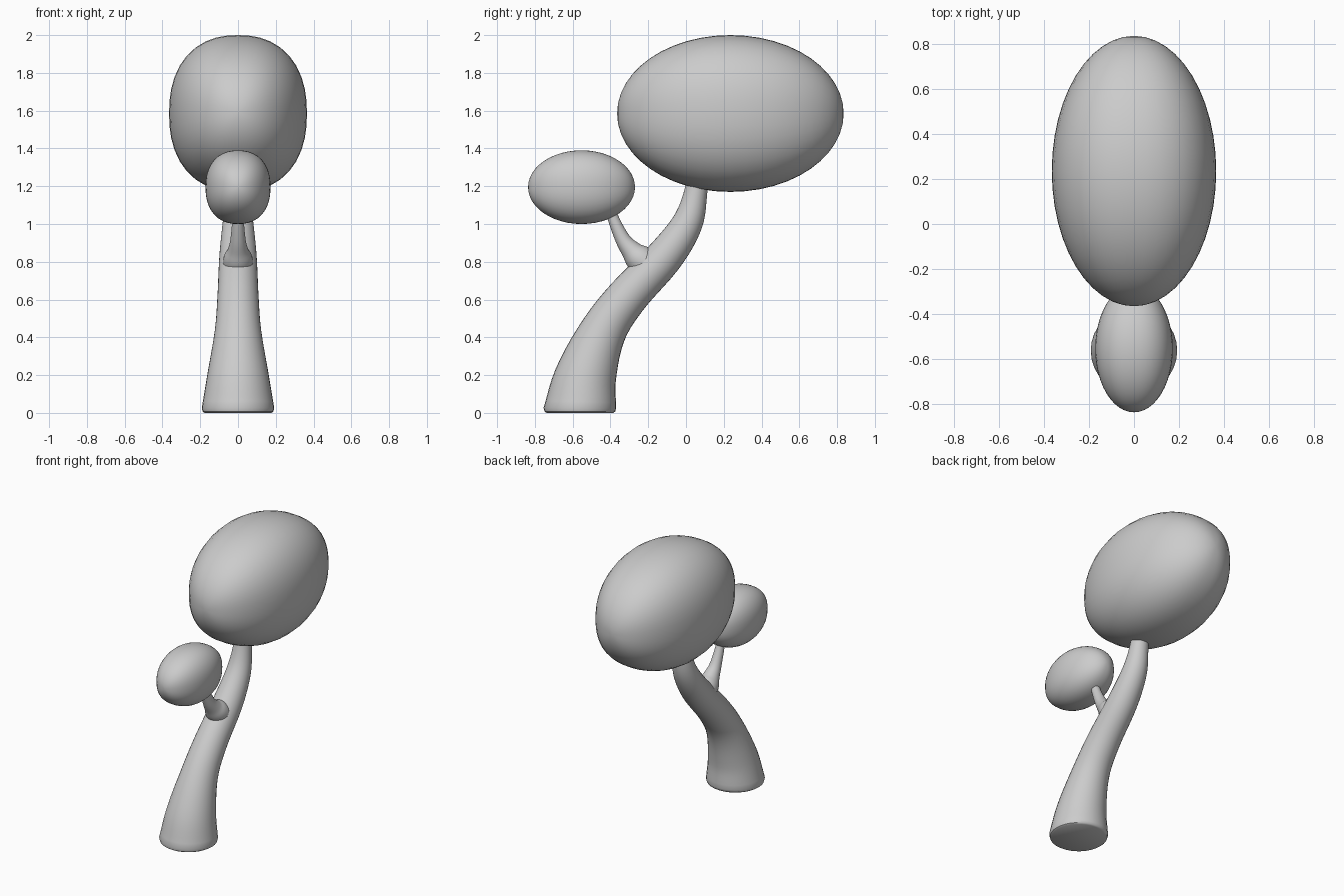
import bpy, bmesh, math
from mathutils import Vector

if "Cube" in bpy.data.objects:
    bpy.data.objects.remove(bpy.data.objects["Cube"])


def finish(name, bm):
    bmesh.ops.recalc_face_normals(bm, faces=bm.faces)
    mesh = bpy.data.meshes.new(name)
    bm.to_mesh(mesh)
    bm.free()
    obj = bpy.data.objects.new(name, mesh)
    bpy.context.collection.objects.link(obj)
    bpy.ops.object.select_all(action='DESELECT')
    obj.select_set(True)
    bpy.context.view_layer.objects.active = obj
    bpy.ops.object.shade_smooth_by_angle(angle=math.radians(40))
    return obj


def crown(name, centre, half, p=2.3):
    """Egg-shaped crown: elliptical along y, slightly squarish in x-z."""
    bm = bmesh.new()
    bmesh.ops.create_uvsphere(bm, u_segments=40, v_segments=24, radius=1)
    for v in bm.verts:
        x, z, y = v.co  # poles lie along y
        flat = (abs(x) ** p + abs(z) ** p) ** (1 / p)
        v.co = v.co / math.sqrt(y * y + flat * flat)
        x, z, y = v.co
        v.co = Vector(centre) + Vector((x * half[0], y * half[1], z * half[2]))
    return finish(name, bm)


def catmull(a, b, c, d, t):
    return 0.5 * (2 * b + (c - a) * t + (2 * a - 5 * b + 4 * c - d) * t * t
                  + (3 * b - a - 3 * c + d) * t ** 3)


def limb(name, stations, flat_base=False, sides=32, steps=5):
    """Tapered round tube through (y, z, radius) stations in the x = 0 plane."""
    pts = [Vector(s) for s in stations]
    pts = [2 * pts[0] - pts[1]] + pts + [2 * pts[-1] - pts[-2]]
    path = [catmull(*pts[i:i + 4], k / steps)
            for i in range(len(pts) - 3) for k in range(steps)] + [pts[-2]]
    rings = []
    for i, (y, z, r) in enumerate(path):
        d = path[min(i + 1, len(path) - 1)] - path[max(i - 1, 0)]
        tilt = math.atan2(d.x, d.y)
        if flat_base:  # ground ring stays level
            tilt *= min(1, z / 0.35)
        rings.append((y, z, r, tilt))
    if flat_base:  # softened bottom rim
        y, z, r, _ = rings[0]
        rings = [(y, 0, r * 0.92, 0), (y, 0.007, r * 0.975, 0)] + rings
    bm = bmesh.new()
    loops = []
    for y, z, r, tilt in rings:
        loops.append([bm.verts.new((r * math.cos(a),
                                    y + r * math.sin(a) * math.cos(tilt),
                                    z - r * math.sin(a) * math.sin(tilt)))
                      for a in (2 * math.pi * k / sides for k in range(sides))])
    for lo, hi in zip(loops, loops[1:]):
        for k in range(sides):
            n = (k + 1) % sides
            bm.faces.new((lo[k], lo[n], hi[n], hi[k]))
    bm.faces.new(loops[0])
    bm.faces.new(loops[-1])
    return finish(name, bm)


# Foliage
crown("large_crown", (0, 0.235, 1.585), (0.365, 0.60, 0.415))
crown("small_crown", (0, -0.553, 1.195), (0.172, 0.283, 0.195))

# Curved trunk, wide at the foot
limb("trunk", [(-0.562, 0.025, 0.192), (-0.532, 0.2, 0.163),
               (-0.437, 0.435, 0.123), (-0.31, 0.615, 0.109),
               (-0.115, 0.825, 0.099), (0.005, 1.0, 0.082),
               (0.05, 1.16, 0.062), (0.065, 1.3, 0.055)], flat_base=True)

# Side branch carrying the small crown
limb("branch", [(-0.15, 0.74, 0.085), (-0.245, 0.815, 0.077),
                (-0.29, 0.86, 0.055), (-0.335, 0.92, 0.04),
                (-0.385, 1.03, 0.03), (-0.41, 1.12, 0.027)])
